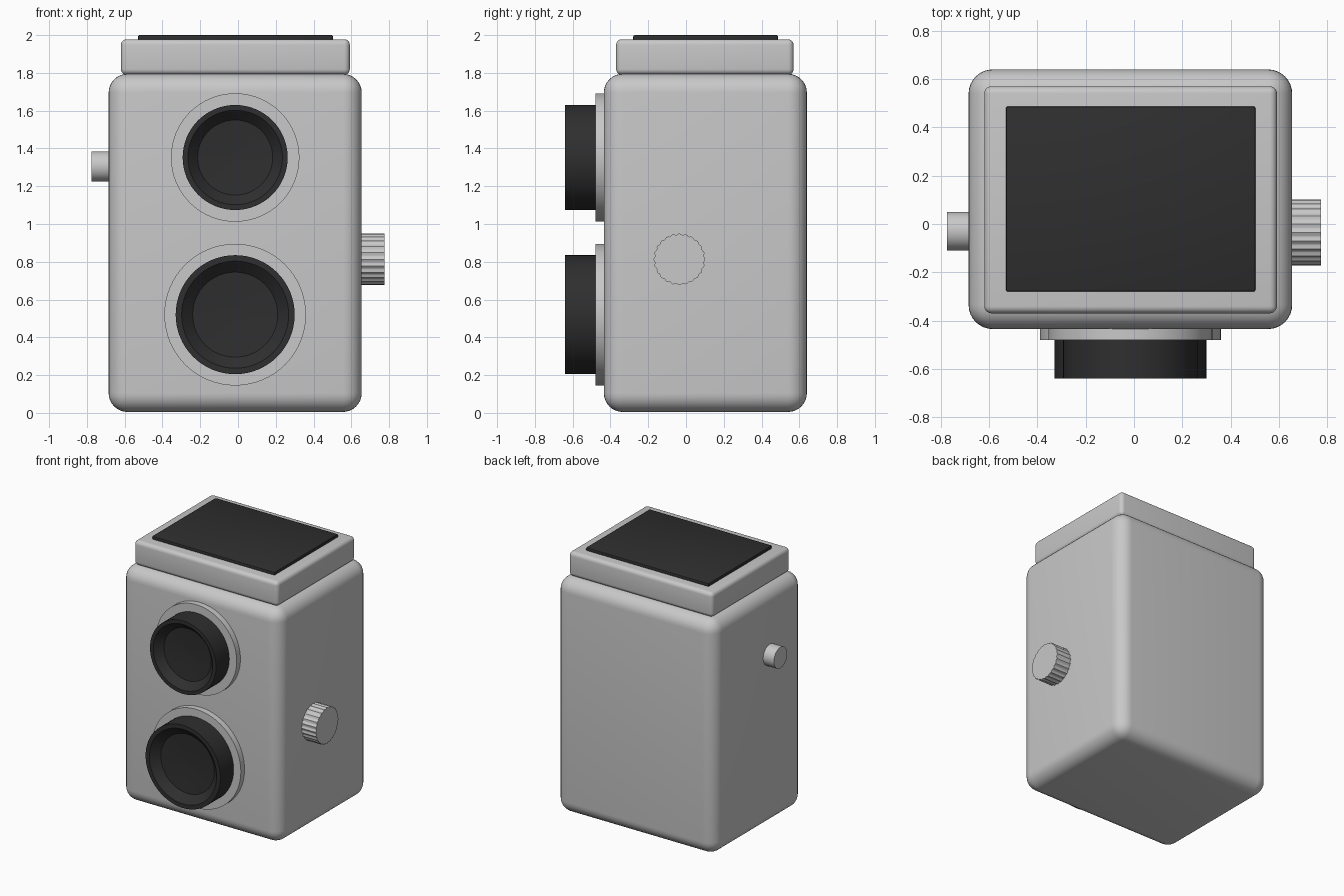
import bpy, bmesh, math
from mathutils import Matrix, Vector

old = bpy.data.objects.get("Cube")
if old:
    bpy.data.objects.remove(old, do_unlink=True)


def material(name, value):
    m = bpy.data.materials.new(name)
    m.use_nodes = True
    colour = (value, value, value, 1)
    m.diffuse_color = colour
    m.node_tree.nodes["Principled BSDF"].inputs["Base Color"].default_value = colour
    return m


GREY = material("light grey", 0.58)
BLACK = material("soft black", 0.028)
CX = -0.015  # body centre line


def finish(name, bm, mat, angle=35):
    bmesh.ops.recalc_face_normals(bm, faces=bm.faces)
    mesh = bpy.data.meshes.new(name)
    bm.to_mesh(mesh)
    bm.free()
    mesh.materials.append(mat)
    ob = bpy.data.objects.new(name, mesh)
    bpy.context.collection.objects.link(ob)
    bpy.ops.object.select_all(action="DESELECT")
    ob.select_set(True)
    bpy.context.view_layer.objects.active = ob
    bpy.ops.object.shade_smooth_by_angle(angle=math.radians(angle))
    return ob


def rounded_box(name, low, high, radius, segments, mat):
    low, high = Vector(low), Vector(high)
    bm = bmesh.new()
    bmesh.ops.create_cube(bm, size=1)
    bmesh.ops.scale(bm, vec=high - low, verts=bm.verts)
    bmesh.ops.translate(bm, vec=(low + high) / 2, verts=bm.verts)
    bmesh.ops.bevel(bm, geom=bm.edges[:], offset=radius, segments=segments,
                    profile=0.5, affect="EDGES")
    return finish(name, bm, mat)


def lathe(name, profile, centre, turn, mat, sides=64, flute=0.0, flutes=0):
    """Spin (radius, height) points round z, then turn the axis into place."""
    bm = bmesh.new()
    rings = []
    for r, h in profile:
        ring = []
        for i in range(sides):
            a = math.tau * i / sides
            rr = r - flute * (0.5 - 0.5 * math.cos(flutes * a))
            ring.append(bm.verts.new((rr * math.cos(a), rr * math.sin(a), h)))
        rings.append(ring)
    for a, b in zip(rings, rings[1:]):
        for i in range(sides):
            j = (i + 1) % sides
            bm.faces.new((a[i], a[j], b[j], b[i]))
    bm.faces.new(rings[0])
    bm.faces.new(rings[-1])
    bmesh.ops.transform(bm, matrix=Matrix.Translation(centre) @ turn, verts=bm.verts)
    return finish(name, bm, mat)


# Case, viewfinder hood and focusing screen
rounded_box("camera_body", (-0.685, -0.435, 0.005), (0.655, 0.64, 1.795), 0.1, 8, GREY)
rounded_box("viewfinder_hood", (-0.62, -0.37, 1.79), (0.592, 0.57, 1.978), 0.03, 5, GREY)
rounded_box("viewfinder_screen", (-0.53, -0.28, 1.97), (0.503, 0.487, 2.0), 0.008, 2, BLACK)

# Twin lenses: mounting ring and barrel with a funnel-shaped recess
FRONT = Matrix.Rotation(math.pi / 2, 4, "X")
for label, z, ring, barrel in (("viewing", 1.352, 0.34, 0.278), ("taking", 0.52, 0.375, 0.315)):
    lathe(label + "_lens_ring", [(ring, 0), (ring, 0.06)], (CX, -0.42, z), FRONT, GREY)
    lip, glass = barrel * 0.9, barrel * 0.715
    lathe(label + "_lens_barrel",
          [(barrel, 0), (barrel, 0.165), (lip, 0.165), (glass, 0.11),
           (glass * 0.5, 0.102), (0.004, 0.098)],
          (CX, -0.475, z), FRONT, BLACK)

# Fluted focus knob on the left side, plain button on the right side
SIDE = Matrix.Rotation(math.pi / 2, 4, "Y")
lathe("focus_knob", [(0.137, 0), (0.137, 0.135)], (0.64, -0.035, 0.813), SIDE, GREY,
      sides=120, flute=0.007, flutes=24)
lathe("shutter_button", [(0.08, 0), (0.08, 0.105)], (-0.775, -0.03, 1.305), SIDE, GREY, sides=48)
